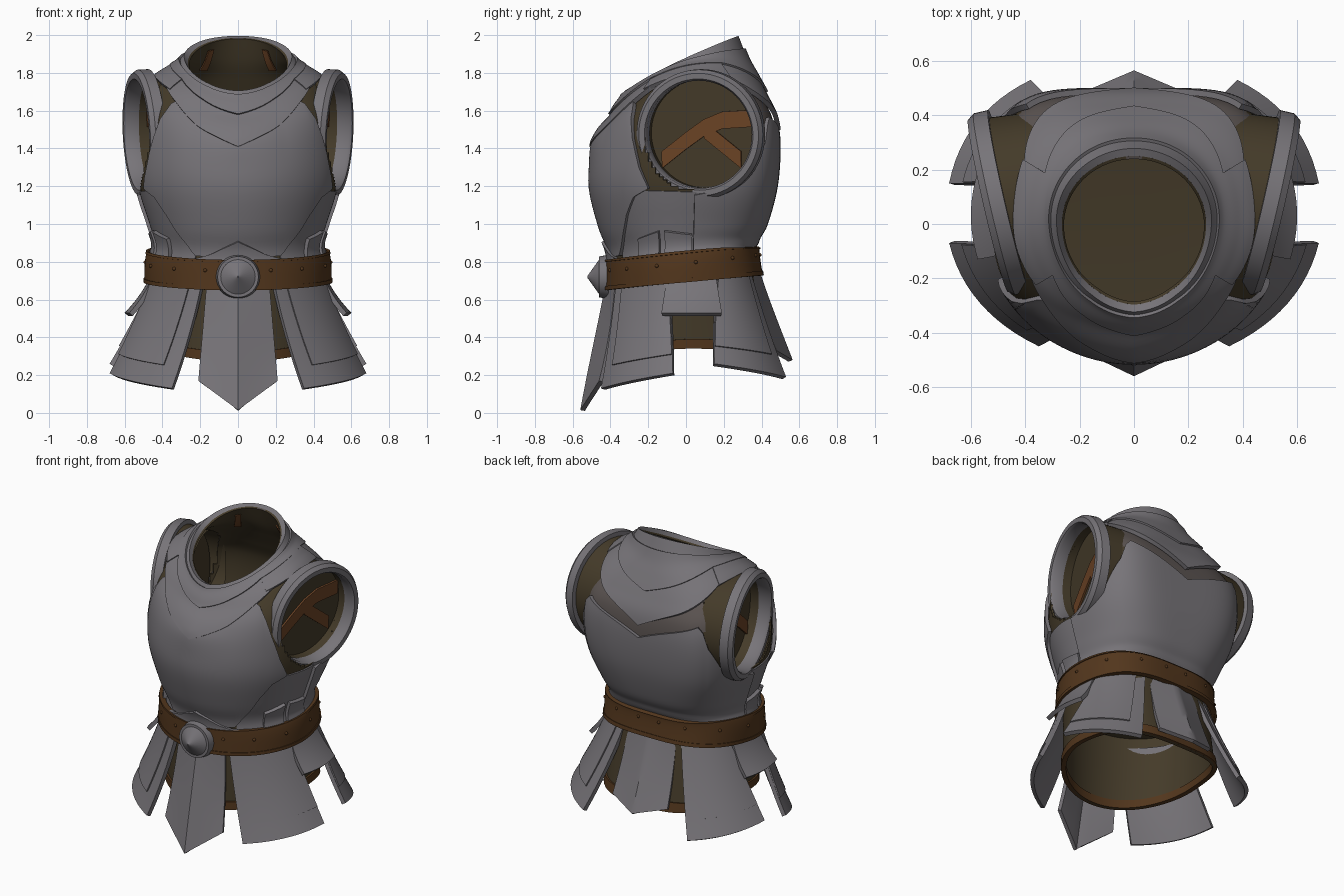
import bpy, bmesh
from math import sin, cos, radians, pi
from mathutils import Vector, Matrix

if "Cube" in bpy.data.objects:
    bpy.data.objects.remove(bpy.data.objects["Cube"])


def material(name, r, g, b):
    m = bpy.data.materials.new(name)
    m.use_nodes = True
    m.diffuse_color = (r, g, b, 1)
    m.node_tree.nodes["Principled BSDF"].inputs["Base Color"].default_value = (r, g, b, 1)
    return m


STEEL = material("steel grey", 0.185, 0.175, 0.19)
BELT = material("belt leather", 0.085, 0.037, 0.012)
STRAP = material("strap leather", 0.15, 0.057, 0.019)
LINING = material("dark lining", 0.058, 0.043, 0.022)
CLOTH = material("padded cloth", 0.105, 0.088, 0.083)
parts = []

# Body cross-sections from hem to neck: half width, front depth, back depth,
# then height at front, side, back, and squareness of the back
RINGS = [
    (.44, .40, .45, .27, .34, .29, 1),
    (.45, .385, .35, .72, .76, .80, 1),
    (.43, .39, .365, .86, .89, .92, 1),
    (.46, .44, .41, .99, 1.0, 1.01, 1.2),
    (.52, .49, .46, 1.2, 1.2, 1.2, 2),
    (.53, .475, .475, 1.38, 1.4, 1.4, 2.8),
    (.51, .43, .46, 1.49, 1.61, 1.55, 2.8),
    (.44, .365, .41, 1.57, 1.74, 1.66, 1.8),
    (.365, .335, .35, 1.62, 1.79, 1.77, .8),
    (.305, .305, .30, 1.66, 1.82, 1.86, .2),
    (.265, .285, .25, 1.70, 1.855, 1.985, 0),
]
TOP = len(RINGS) - 1


def section(v):
    i = min(int(v), TOP - 1)
    t = v - i
    four = [RINGS[max(0, min(TOP, i + k))] for k in (-1, 0, 1, 2)]
    return [b + t / 2 * (c - a + t * (2 * a - 5 * b + 4 * c - d + t * (3 * (b - c) + d - a)))
            for a, b, c, d in zip(*four)]


def body(d, v):
    """Point on the body: d = degrees from the front, v = section number."""
    w, yf, yb, zf, zs, zb, square = section(v)
    c, s = cos(radians(d - 90)), sin(radians(d - 90))
    depth = yf if s < 0 else yb
    n = 2 + max(0, s) * square
    r = (abs(c / w) ** n + abs(s / depth) ** n) ** (-1 / n)
    r *= 1 + .04 * max(0, 1 - abs(d) / 30) * min(1, max(0, v - 4.5))
    k = r * s / depth
    return Vector((r * c, r * s, zs + (zb - zf) / 2 * k + ((zf + zb) / 2 - zs) * k * k))


def body_off(d, v, off):
    da = body(d + .5, v) - body(d - .5, v)
    dv = body(d, min(TOP, v + .2)) - body(d, max(0, v - .2))
    return body(d, v) + da.cross(dv).normalized() * off


def finish(name, bm, mats, mirror=False, thick=0):
    me = bpy.data.meshes.new(name)
    bm.to_mesh(me)
    bm.free()
    ob = bpy.data.objects.new(name, me)
    bpy.context.collection.objects.link(ob)
    for m in mats:
        me.materials.append(m)
    if mirror:
        ob.modifiers.new("mirror", 'MIRROR').use_mirror_merge = False
    if thick:
        sol = ob.modifiers.new("thickness", 'SOLIDIFY')
        sol.thickness, sol.offset = thick, -1
        sol.material_offset = len(mats) - 1
    parts.append(ob)


def grid(f, nu, nw, closed=False):
    """Sheet of quads through f(u, w), with w pointing up."""
    bm = bmesh.new()
    cols = nu if closed else nu + 1
    vs = [[bm.verts.new(f(i / nu, j / nw)) for j in range(nw + 1)] for i in range(cols)]
    for i in range(nu):
        a, b = vs[i], vs[(i + 1) % cols]
        for j in range(nw):
            bm.faces.new((a[j], b[j], b[j + 1], a[j + 1]))
    return bm


def table(*pts):
    """Piecewise straight edge, the same on both sides of the body."""
    def f(d):
        d = abs(d)
        for (a, p), (b, q) in zip(pts, pts[1:]):
            if d <= b:
                return p + (q - p) * max(0, d - a) / (b - a)
        return pts[-1][1]
    return f


def flat(v):
    return lambda d: v


def shell(name, d0, d1, lo, hi, off, mat=STEEL, thick=.022, mirror=False, rows=10):
    nu = max(4, 2 * round((d1 - d0) / 5))

    def f(u, w):
        d = d0 + (d1 - d0) * u
        return body_off(d, lo(d) + (hi(d) - lo(d)) * w, off)
    finish(name, grid(f, nu, rows, d1 - d0 >= 360), [mat], mirror, thick)


# Arm opening frame, turned slightly forward and down
ARM = Vector((.503, .075, 1.475))
ALONG = Vector((sin(radians(13)), cos(radians(13)), 0))
OUT = Vector((ALONG.y, -ALONG.x, -.05)).normalized()
UP = OUT.cross(ALONG)


def arm(t, z, h):
    return ARM + ALONG * t + UP * z + OUT * h


# Lining with arm openings, grey padding across the upper back
bm = grid(lambda u, w: body(-180 + 360 * u, TOP * w), 160, 120, True)
holes = []
for face in bm.faces:
    p = face.calc_center_median()
    face.material_index = 0 if p.z > 1.2 and p.y > .25 and abs(p.x) < .42 else 1
    q = Vector((abs(p.x), p.y, p.z)) - ARM
    if q.dot(OUT) > -.2 and Vector((q.dot(ALONG), q.dot(UP))).length < .30:
        holes.append(face)
bmesh.ops.delete(bm, geom=holes, context='FACES')
finish("body_lining", bm, [CLOTH, LINING], thick=.012)

# Inner floor at the waist
bm = bmesh.new()
hub = bm.verts.new((0, 0, .78))
edge = [bm.verts.new(body(d, 1.15)) for d in range(-180, 180, 5)]
for a, b in zip(edge, edge[1:] + edge[:1]):
    bm.faces.new((hub, a, b))
finish("waist_floor", bm, [LINING])


# Arm rings, sleeves and wells
def revolve(name, profile, mat, closed=False):
    pts = profile + profile[:1] if closed else profile
    n = len(pts) - 1

    def f(u, w):
        r, h = pts[round(w * n)]
        return arm(r * cos(2 * pi * u), r * sin(2 * pi * u), h)
    bm = grid(f, 64, n, True)
    bmesh.ops.remove_doubles(bm, verts=bm.verts, dist=.0001)
    bmesh.ops.recalc_face_normals(bm, faces=bm.faces)
    finish(name, bm, [mat], True)


revolve("arm_rings", [(.285, -.045), (.285, .02), (.295, .035), (.325, .035),
                      (.343, .01), (.343, -.045)], STEEL, True)
revolve("arm_sleeves", [(.315, -.04), (.30, -.2)], LINING)
revolve("arm_wells", [(.288, -.04), (.288, -.1), (0, -.1)], LINING)


def arm_strap(name, pts):
    def f(u, w):
        t, z = pts[round(u * (len(pts) - 1))]
        return arm(t, z + .09 * (w - .5), -.085)
    finish(name, grid(f, len(pts) - 1, 1), [STRAP], True, .012)


arm_strap("long_arm_straps", [(-.23, -.14), (-.1, -.04), (.0, .03), (.1, .07), (.265, .08)])
arm_strap("short_arm_straps", [(.0, .02), (.2, -.14)])

# Breast, side and back plates
shell("breastplate", -68, 68,
      table((0, 1.6), (33, 1.7), (42, 2.6), (50, 3.3), (58, 3.75), (68, 3.95)),
      table((0, 6.3), (52, 6.9), (57, 5.5), (63, 4.5), (68, 4.0)), .026, rows=24)
shell("side_plates", 34, 100, flat(1.3), table((34, 2.4), (60, 3.9), (100, 3.85)), .008,
      thick=.012, mirror=True)
shell("backplate", 95, 265, flat(1.4),
      lambda d: table((0, 5.1), (44, 6.0), (47, 5.2), (56, 4.35), (67, 3.95), (85, 3.8))(d - 180),
      .026, rows=24)
shell("waist_point", -36, 36, flat(1.2), table((0, 2.5), (30, 1.55), (36, 1.5)), .04)
shell("front_hip_tabs", 56, 72, flat(1.3), table((56, 2.5), (72, 2.8)), .03, mirror=True)
shell("rear_hip_tabs", 76, 94, flat(1.3), table((76, 2.8), (94, 2.6)), .03, mirror=True)

# Layered collar
shell("lower_collar", -180, 180,
      table((0, 5.2), (28, 6.0), (50, 6.8), (70, 7.4), (115, 7.4), (138, 6.8), (180, 5.6)),
      flat(8.8), .032, thick=.025, rows=16)
shell("shoulder_plates", 60, 120, flat(7.25), flat(8.7), .038, mirror=True)
shell("upper_collar", -180, 180,
      table((0, 7.0), (60, 8.4), (120, 8.3), (180, 7.2)), flat(9.4), .042, thick=.025, rows=12)
shell("neck_band", -180, 180, table((0, 8.8), (60, 9.0), (180, 9.0)), flat(TOP), .03,
      thick=.03, rows=8)
shell("neck_straps", 141, 149, flat(8.6), flat(9.6), -.02, STRAP, .008, True)

# Belt with raised borders and studs
shell("belt", -180, 180, flat(.82), flat(1.5), .045, BELT, .03)
for label, lo, hi in (("lower", .81, .86), ("upper", 1.4, 1.51)):
    shell(label + "_belt_border", -180, 180, flat(lo), flat(hi), .05, BELT, .015, rows=2)
bm = bmesh.new()
for d in range(24, 340, 24):
    spot = Matrix.Translation(body_off(d if d < 180 else d - 360, 1.12, .045))
    bmesh.ops.create_icosphere(bm, subdivisions=2, radius=.01, matrix=spot)
finish("belt_studs", bm, [BELT])
shell("hem_band", -180, 180, flat(0), flat(.17), .012, BELT, .03, rows=4)

# Buckle: stepped disc with a pointed boss
bm = bmesh.new()
for r1, r2, depth, y in ((.118, .108, .05, -.435), (.095, .004, .065, -.49)):
    bmesh.ops.create_cone(bm, cap_ends=True, segments=32, radius1=r1, radius2=r2, depth=depth,
                          matrix=Matrix.Translation((0, y, .72)) @ Matrix.Rotation(pi / 2, 4, 'X'))
finish("buckle", bm, [STEEL])


# Skirt plates hanging from the belt
def skirt(name, tl, tr, bl, br, bulge, tip=0, mirror=False, u0=0, u1=1, v1=1, off=0):
    tl, tr, bl, br = map(Vector, (tl, tr, bl, br))
    out = tl + tr + bl + br
    out.z = 0
    out.normalize()

    def f(u, w):
        u, v = u0 + (u1 - u0) * u, (1 - w) * v1
        p = tl.lerp(tr, u).lerp(bl.lerp(br, u), v)
        peak = 1 - abs(2 * u - 1)
        curve = peak if tip else 4 * u * (1 - u)
        p += out * (bulge * curve * (.5 + .5 * v) - .05 * v * (1 - v) + off)
        p.z -= tip * peak * v ** 3
        return p
    finish(name, grid(f, 12, 12), [STEEL], mirror, .025 if not off else .012)


skirt("front_skirt_plate", (-.165, -.375, .70), (.165, -.375, .70),
      (-.21, -.46, .17), (.21, -.46, .17), .1, .155)
skirt("back_skirt_plate", (.17, .34, .78), (-.17, .34, .78),
      (.2, .48, .33), (-.2, .48, .33), .085, .05)
front = ((.19, -.37, .70), (.45, -.10, .72), (.35, -.45, .13), (.68, -.07, .21), .06)
rear = ((.43, .17, .74), (.2, .34, .76), (.68, .15, .26), (.38, .53, .19), .06)
skirt("front_side_skirt_plates", *front, mirror=True)
skirt("front_side_skirt_panels", *front, mirror=True, u0=.16, v1=.8, off=.009)
skirt("rear_side_skirt_plates", *rear, mirror=True)
skirt("rear_side_skirt_panels", *rear, mirror=True, u1=.84, v1=.8, off=.009)
skirt("side_skirt_tabs", (.455, -.10, .72), (.455, .16, .72),
      (.575, -.13, .53), (.575, .19, .53), .025, mirror=True)

# Freeze modifiers, then smooth with sharp plate edges
bpy.ops.object.select_all(action='DESELECT')
for ob in parts:
    ob.select_set(True)
bpy.context.view_layer.objects.active = parts[0]
bpy.ops.object.convert(target='MESH')
bpy.ops.object.shade_smooth_by_angle(angle=radians(35))
